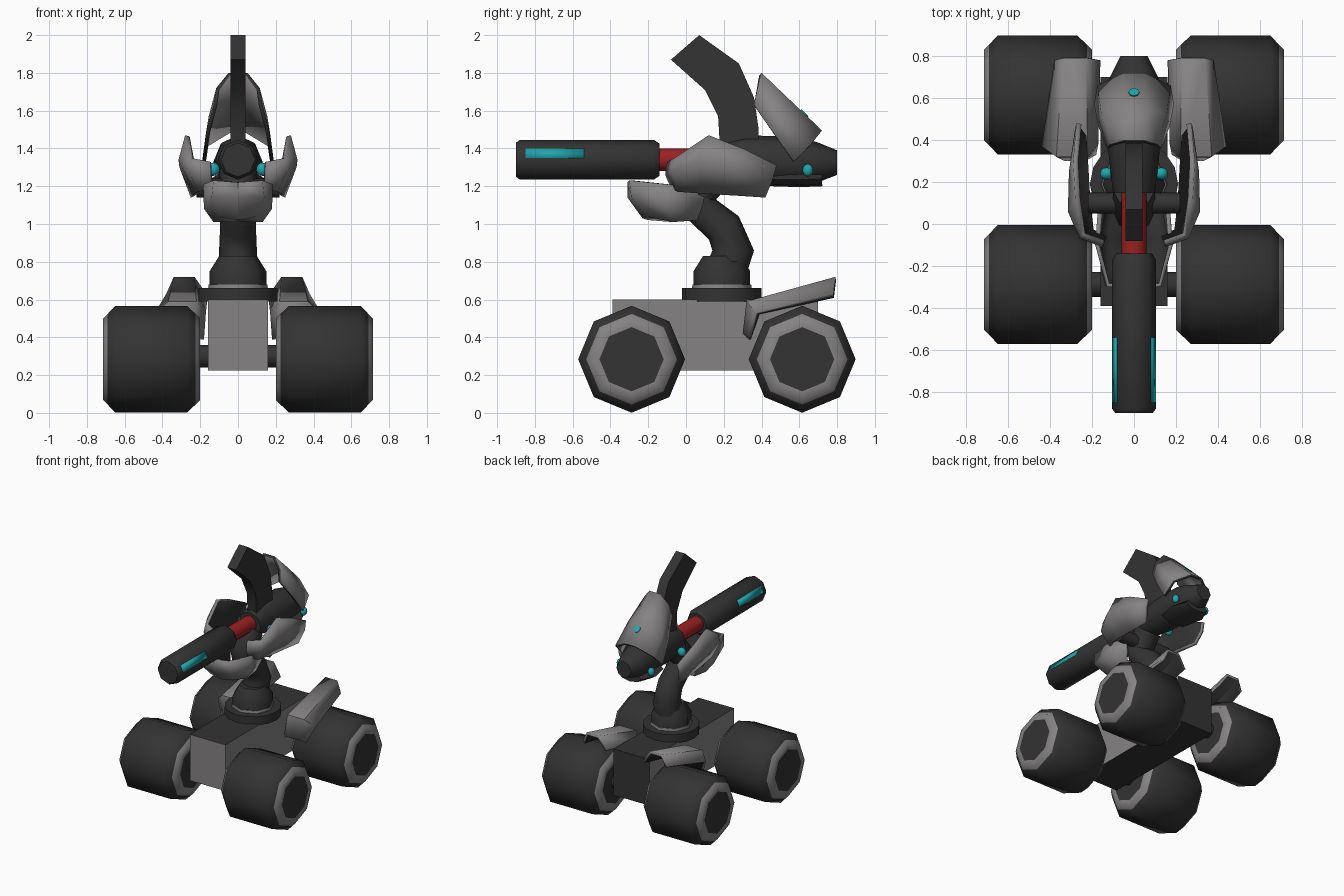
import bpy, bmesh, math
from mathutils import Vector, Matrix

cube = bpy.data.objects.get("Cube")
if cube:
    bpy.data.objects.remove(cube, do_unlink=True)


def material(name, rgb):
    m = bpy.data.materials.new(name)
    m.use_nodes = True
    m.diffuse_color = (*rgb, 1)
    m.node_tree.nodes["Principled BSDF"].inputs["Base Color"].default_value = (*rgb, 1)
    return m


DARK = material("dark charcoal", (0.033, 0.033, 0.033))
GREY = material("warm grey", (0.235, 0.225, 0.225))
CYAN = material("cyan", (0.015, 0.38, 0.42))
RED = material("red", (0.33, 0.015, 0.015))


def finish(name, bm, mats, mirror=False, angle=50, fix=True):
    if fix:
        bmesh.ops.recalc_face_normals(bm, faces=bm.faces)
    me = bpy.data.meshes.new(name)
    for f in bm.faces:
        f.smooth = True
    bm.to_mesh(me)
    bm.free()
    me.set_sharp_from_angle(angle=math.radians(angle))
    for m in mats:
        me.materials.append(m)
    ob = bpy.data.objects.new(name, me)
    bpy.context.collection.objects.link(ob)
    if mirror:
        ob.modifiers.new("mirror", "MIRROR").use_clip = True
    return ob


def bridge(bm, rings, slots=None):
    """Skin a list of closed vertex rings and cap both ends."""
    n = len(rings[0])
    for k, (a, b) in enumerate(zip(rings, rings[1:])):
        for i in range(n):
            f = bm.faces.new((a[i], a[(i + 1) % n], b[(i + 1) % n], b[i]))
            f.material_index = slots[k] if slots else 0
    bm.faces.new(rings[0])
    bm.faces.new(rings[-1])


def lathe(name, profile, axis, loc, mats, slots=None, sides=8, mirror=False):
    """Turn (distance, radius) pairs around an axis through loc."""
    bm = bmesh.new()
    turn = Vector((0, 0, 1)).rotation_difference(Vector(axis)).to_matrix()
    rings = []
    for t, r in profile:
        ring = []
        for i in range(sides):
            a = 2 * math.pi * i / sides
            p = turn @ Vector((r * math.cos(a), r * math.sin(a), t))
            ring.append(bm.verts.new(p + Vector(loc)))
        rings.append(ring)
    bridge(bm, rings, slots)
    return finish(name, bm, mats, mirror)


def tube(name, path, mat, sides=8):
    """Loft rings along (y, z, half width, half depth) in the middle plane."""
    bm = bmesh.new()
    rings = []
    for k, (y, z, rx, rn) in enumerate(path):
        a, b = path[max(k - 1, 0)], path[min(k + 1, len(path) - 1)]
        d = Vector((b[0] - a[0], b[1] - a[1])).normalized()
        ring = []
        for i in range(sides):
            t = 2 * math.pi * i / sides
            s = rn * math.sin(t)
            ring.append(bm.verts.new((rx * math.cos(t), y - d.y * s, z + d.x * s)))
        rings.append(ring)
    bridge(bm, rings)
    return finish(name, bm, [mat])


def prism(name, outline, half, mat):
    """Extrude a (y, z) outline across x."""
    bm = bmesh.new()
    bridge(bm, [[bm.verts.new((x, y, z)) for y, z in outline] for x in (-half, half)])
    return finish(name, bm, [mat], angle=40)


def shell(name, rows, centre, thick, mats, inner=0, rim=0, mirror=True):
    """Curved plate from a grid of points, thickened towards centre."""
    bm = bmesh.new()
    g = [[bm.verts.new(p) for p in row] for row in rows]
    for a, b in zip(g, g[1:]):
        for i in range(len(a) - 1):
            bm.faces.new((a[i], a[i + 1], b[i + 1], b[i]))
    bm.normal_update()
    out = sum(f.normal.dot(f.calc_center_median() - Vector(centre)) for f in bm.faces)
    if out < 0:
        bmesh.ops.reverse_faces(bm, faces=bm.faces)
    ob = finish(name, bm, mats, fix=False)
    s = ob.modifiers.new("thickness", "SOLIDIFY")
    s.thickness, s.offset = thick, -1
    s.material_offset, s.material_offset_rim = inner, rim
    if mirror:
        ob.modifiers.new("mirror", "MIRROR")
    return ob


def ball(name, loc, scale, mirror=False):
    bm = bmesh.new()
    bmesh.ops.create_uvsphere(bm, u_segments=12, v_segments=8, radius=1,
                              matrix=Matrix.Translation(loc) @ Matrix.Diagonal((*scale, 1)))
    return finish(name, bm, [CYAN], mirror)


# Chassis: grey front and sides, dark elsewhere
bm = bmesh.new()
bmesh.ops.create_cube(bm, size=1, matrix=Matrix.Translation((0, 0.155, 0.412))
                      @ Matrix.Diagonal((0.32, 1.09, 0.375, 1)))
bm.normal_update()
for f in bm.faces:
    f.material_index = 0 if f.normal.y < -0.5 or abs(f.normal.x) > 0.5 else 1
finish("chassis", bm, [GREY, DARK])

# Wheels and axles
tyre = [(0.2, 0.17), (0.2, 0.215), (0.225, 0.24), (0.27, 0.283),
        (0.65, 0.283), (0.69, 0.24), (0.715, 0.215), (0.715, 0.17)]
for side, y in (("front", -0.288), ("rear", 0.615)):
    lathe(side + "_wheel", tyre, (1, 0, 0), (0, y, 0.284), [DARK, GREY],
          [1, 1, 0, 0, 0, 1, 1], mirror=True)
    lathe(side + "_axle", [(-0.25, 0.06), (0.25, 0.06)], (1, 0, 0), (0, y, 0.3), [DARK])

# Rear fenders
shell("fender", [
    [(0.18, 0.33, 0.39), (0.23, 0.30, 0.42), (0.33, 0.30, 0.42), (0.38, 0.33, 0.40)],
    [(0.17, 0.38, 0.53), (0.22, 0.32, 0.59), (0.37, 0.32, 0.59), (0.44, 0.37, 0.53)],
    [(0.16, 0.78, 0.62), (0.23, 0.79, 0.72), (0.34, 0.79, 0.72), (0.38, 0.78, 0.63)],
], (0.3, 0.6, 0.3), 0.02, [GREY, DARK], inner=1)

# Turntable and neck
lathe("turntable", [(0.59, 0.21), (0.66, 0.21)], (0, 0, 1), (0, 0.19, 0), [DARK], sides=16)
lathe("turntable_collar", [(0.65, 0.16), (0.68, 0.155)], (0, 0, 1), (0, 0.19, 0), [GREY])
lathe("neck_base", [(0.66, 0.15), (0.75, 0.15), (0.83, 0.1)], (0, 0, 1), (0, 0.19, 0), [DARK])
tube("neck", [(0.2, 0.72, 0.1, 0.11), (0.25, 0.86, 0.1, 0.11), (0.2, 0.98, 0.095, 0.1),
              (0.08, 1.08, 0.095, 0.09), (0.06, 1.16, 0.1, 0.1), (0.16, 1.28, 0.1, 0.1)], DARK)
lathe("shoulder_axle", [(-0.22, 0.05), (0.22, 0.05)], (1, 0, 0), (0, 0.1, 1.19), [DARK])

# Chin guard
shell("chin_guard", [
    [(0, -0.31, 1.22), (0.13, -0.30, 1.23), (0.185, -0.1, 1.21), (0.17, 0.1, 1.18)],
    [(0, -0.31, 1.14), (0.14, -0.29, 1.14), (0.18, -0.1, 1.08), (0.15, 0.09, 1.10)],
    [(0, -0.23, 1.03), (0.1, -0.21, 1.04), (0.13, -0.07, 1.01), (0.12, 0.06, 1.02)],
    [(0, -0.2, 1.02), (0.01, -0.19, 1.02), (0.01, -0.07, 1.01), (0.01, 0.06, 1.02)],
], (0, -0.08, 1.18), 0.02, [GREY, DARK], inner=1)

# Side guards
shell("side_guard", [
    [(0.15, -0.1, 1.33), (0.25, -0.06, 1.35), (0.28, 0.12, 1.47),
     (0.29, 0.3, 1.4), (0.275, 0.48, 1.31)],
    [(0.15, -0.11, 1.26), (0.26, -0.07, 1.28), (0.315, 0.06, 1.34),
     (0.31, 0.25, 1.3), (0.28, 0.46, 1.24)],
    [(0.14, -0.08, 1.19), (0.21, -0.04, 1.17), (0.23, 0.1, 1.16),
     (0.24, 0.27, 1.15), (0.25, 0.42, 1.14)],
], (0, 0.2, 1.3), 0.025, [GREY, DARK], inner=1)

# Cannon with red core and glowing strips
lathe("cannon", [(-0.9, 0.09), (-0.88, 0.105), (-0.17, 0.105), (-0.14, 0.085)],
      (0, 1, 0), (0, 0, 1.34), [DARK])
lathe("cannon_core", [(-0.2, 0.06), (0.2, 0.06)], (0, 1, 0), (0, 0, 1.34), [RED], sides=12)
shell("cannon_strip", [[(x, y, z) for y in (-0.85, -0.54)]
                       for x, z in ((0.104, 1.35), (0.083, 1.4))],
      (0, -0.7, 1.34), 0.008, [CYAN])

# Head, jaw and lamps
tube("head", [(0.15, 1.33, 0.1, 0.1), (0.32, 1.335, 0.12, 0.135), (0.6, 1.33, 0.13, 0.13),
              (0.7, 1.325, 0.115, 0.105), (0.8, 1.325, 0.065, 0.065)], DARK)
tube("jaw", [(0.46, 1.235, 0.12, 0.035), (0.6, 1.235, 0.15, 0.04),
             (0.72, 1.24, 0.1, 0.04)], DARK)
ball("front_lamp", (0.13, 0.24, 1.29), (0.033, 0.03, 0.035), mirror=True)
ball("rear_lamp", (0.14, 0.645, 1.285), (0.025, 0.028, 0.033), mirror=True)

# Crest horn
prism("horn", [(0.07, 2.0), (-0.08, 1.87), (0.1, 1.71), (0.17, 1.57), (0.18, 1.4),
               (0.385, 1.4), (0.385, 1.5), (0.36, 1.67), (0.28, 1.85)], 0.04, DARK)

# Rear hood with round lamp
upper = [(0.13, 0.36, 1.63), (0.115, 0.38, 1.72), (0.05, 0.40, 1.80)]
lower = [(0.19, 0.57, 1.33), (0.175, 0.66, 1.42), (0.05, 0.72, 1.495)]
middle = [((a[0] + b[0]) / 2 + 0.01, (a[1] + b[1]) / 2, (a[2] + b[2]) / 2)
          for a, b in zip(upper, lower)]
shell("hood", [row + [(-x, y, z) for x, y, z in reversed(row)]
               for row in (upper, middle, lower)],
      (0, 0.42, 1.45), 0.02, [GREY, DARK], rim=1, mirror=False)
lathe("hood_lamp", [(-0.004, 0.026), (0.004, 0.026)], (0, 0.7, 0.7), (0, 0.627, 1.587), [CYAN])
